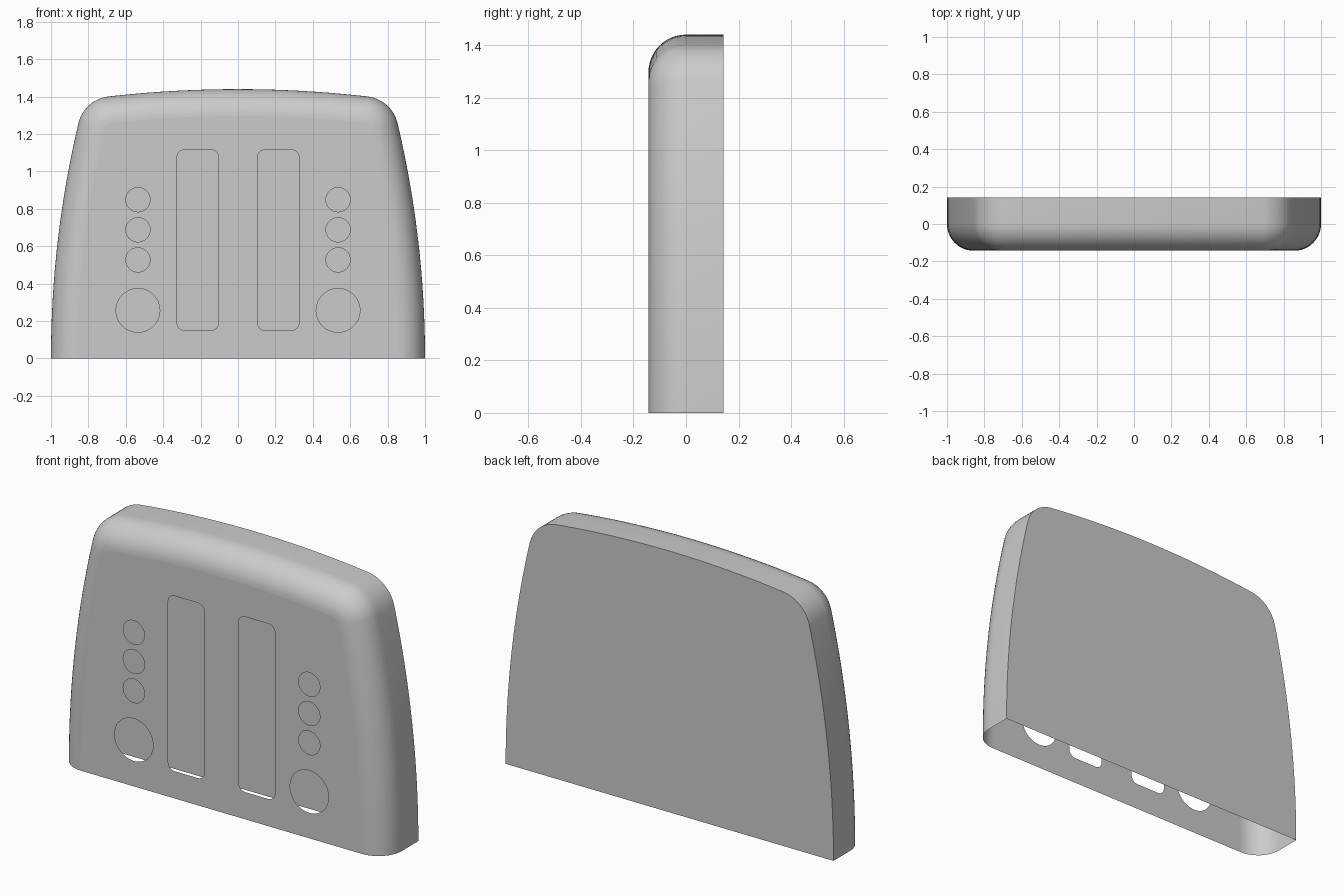
import bpy, bmesh, math
from mathutils import Vector
from mathutils.geometry import intersect_sphere_sphere_2d

if "Cube" in bpy.data.objects:
    bpy.data.objects.remove(bpy.data.objects["Cube"])

BACK, FRONT, ROUND = 0.143, -0.143, 0.143
grey = bpy.data.materials.new("plain grey")
grey.diffuse_color = (0.6, 0.6, 0.6, 1)
grey.use_nodes = True
grey.node_tree.nodes["Principled BSDF"].inputs["Base Color"].default_value = grey.diffuse_color


def finish(bm, name):
    mesh = bpy.data.meshes.new(name)
    bm.to_mesh(mesh)
    bm.free()
    mesh.materials.append(grey)
    obj = bpy.data.objects.new(name, mesh)
    bpy.context.collection.objects.link(obj)


def arc(cx, cz, r, a0, a1, n):
    """Points on an arc, each with its outward normal."""
    out = []
    for i in range(n + 1):
        a = a0 + (a1 - a0) * i / n
        d = Vector((math.cos(a), math.sin(a)))
        out.append((Vector((cx, cz)) + d * r, d))
    return out


# Outline: bowed side, rounded corner, gently arched top, then mirrored
RS, RT, RC = 5.46, 6.145, 0.187
side_c, top_c = Vector((1 - RS, 0)), Vector((0, 1.44 - RT))
corner_c = max(intersect_sphere_sphere_2d(side_c, RS - RC, top_c, RT - RC),
               key=lambda p: p.y)
a_side = math.atan2(*reversed(corner_c - side_c))
a_top = math.atan2(*reversed(corner_c - top_c))
half = arc(*side_c, RS, 0, a_side, 16)
half += arc(*corner_c, RC, a_side, a_top, 12)[1:]
half += arc(*top_c, RT, a_top, math.pi / 2, 10)[1:]
flip = Vector((-1, 1))
outline = half + [(p * flip, d * flip) for p, d in reversed(half[:-1])]

# Depth profile: straight wall, then a quarter-round into the front (y, inset)
profile = [(BACK, 0)]
for k in range(13):
    t = k / 12 * math.pi / 2
    profile.append((FRONT + ROUND * (1 - math.sin(t)), ROUND * (1 - math.cos(t))))

# Shell: wall and rounded edge, open at the bottom
bm = bmesh.new()
rings = []
for y, inset in profile:
    ring = []
    for p, d in outline:
        q = p - d * inset
        ring.append(bm.verts.new((q.x, y, q.y)))
    rings.append(ring)
for r0, r1 in zip(rings, rings[1:]):
    for i in range(len(outline) - 1):
        bm.faces.new((r0[i], r0[i + 1], r1[i + 1], r1[i])).smooth = True

# Front face with round and slotted openings
last = rings[-1]
edges = [bm.edges.get((a, b)) for a, b in zip(last, last[1:])]
edges.append(bm.edges.new((last[-1], last[0])))


def opening(cx, cz, hw, hh, r, n):
    """Rounded rectangle loop; a circle when hw = hh = r."""
    pts = []
    for q, (sx, sz) in enumerate(((1, 1), (-1, 1), (-1, -1), (1, -1))):
        a = q * math.pi / 2
        for p, _ in arc(cx + sx * (hw - r), cz + sz * (hh - r), r, a, a + math.pi / 2, n):
            if not pts or (p - pts[-1]).length > 1e-5:
                pts.append(p)
    if (pts[0] - pts[-1]).length < 1e-5:
        pts.pop()
    vs = [bm.verts.new((p.x, FRONT, p.y)) for p in pts]
    edges.extend(bm.edges.new((vs[i - 1], vs[i])) for i in range(len(vs)))


for s in (-1, 1):
    opening(s * 0.215, 0.633, 0.111, 0.483, 0.04, 6)
    opening(s * 0.535, 0.257, 0.117, 0.117, 0.117, 12)
    for z in (0.527, 0.688, 0.849):
        opening(s * 0.535, z, 0.065, 0.065, 0.065, 8)
res = bmesh.ops.triangle_fill(bm, use_beauty=True, edges=edges, normal=(0, -1, 0))
for f in res["geom"]:
    if isinstance(f, bmesh.types.BMFace):
        f.smooth = False
        f.normal_update()
        if f.normal.y > 0:
            f.normal_flip()
finish(bm, "front_shell")

# Back panel: flat sheet closing the rear
bm = bmesh.new()
bm.faces.new([bm.verts.new((p.x, BACK, p.y)) for p, _ in reversed(outline)])
finish(bm, "back_panel")
